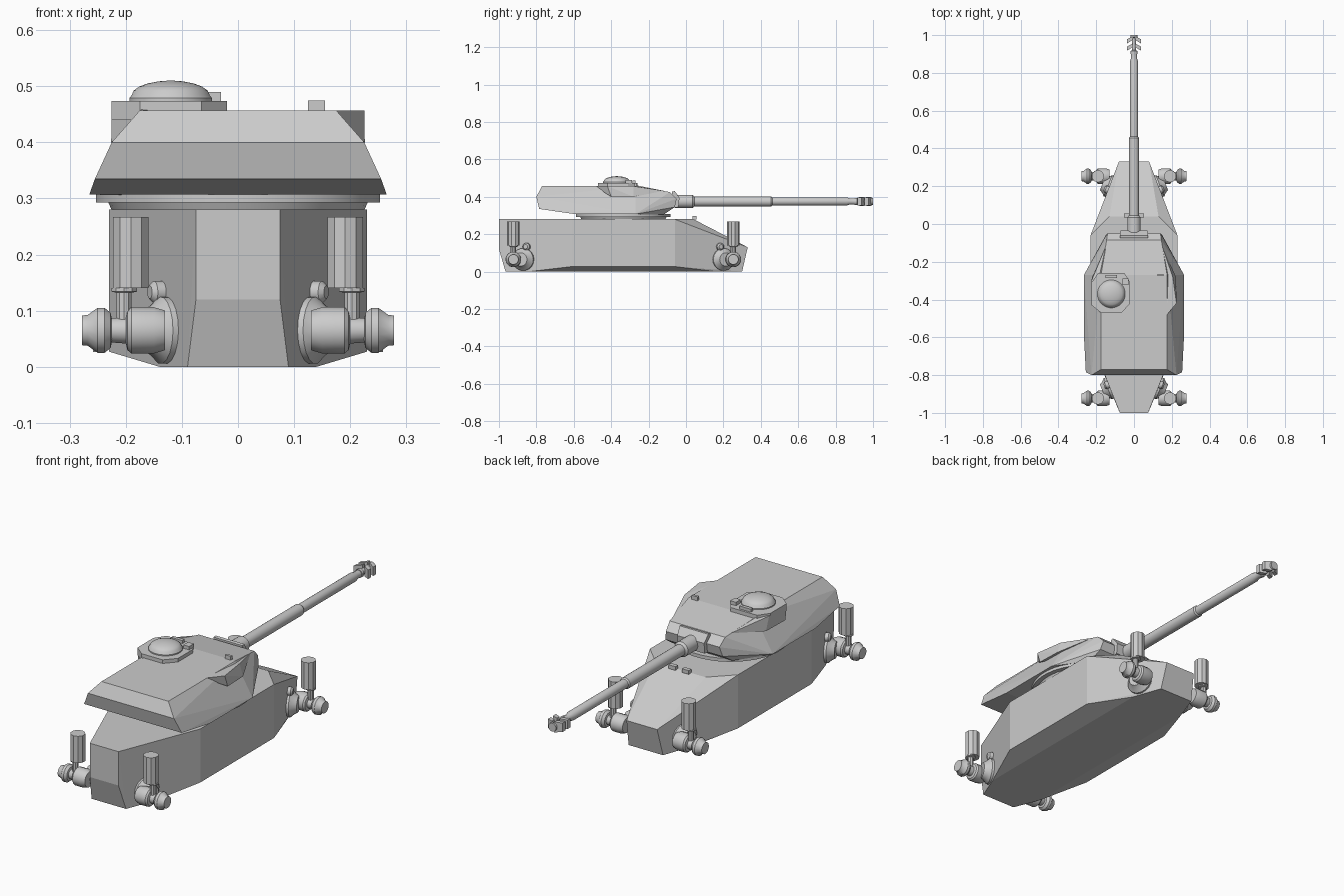
import bpy, bmesh, math
from mathutils import Vector

if "Cube" in bpy.data.objects:
    bpy.data.objects.remove(bpy.data.objects["Cube"])


def finish(name, bm, smooth=False):
    bmesh.ops.recalc_face_normals(bm, faces=bm.faces)
    me = bpy.data.meshes.new(name)
    bm.to_mesh(me)
    bm.free()
    if smooth:
        me.polygons.foreach_set("use_smooth", [True] * len(me.polygons))
        me.set_sharp_from_angle(angle=math.radians(32))
    ob = bpy.data.objects.new(name, me)
    bpy.context.collection.objects.link(ob)
    return ob


def solid(name, pts, mirror=False):
    """Faceted convex armour body, optionally mirrored across x."""
    bm = bmesh.new()
    for x, y, z in pts:
        bm.verts.new((x, y, z))
        if mirror:
            bm.verts.new((-x, y, z))
    res = bmesh.ops.convex_hull(bm, input=bm.verts)
    junk = [v for v in res["geom_interior"] if isinstance(v, bmesh.types.BMVert)]
    bmesh.ops.delete(bm, geom=junk, context='VERTS')
    bmesh.ops.dissolve_limit(bm, angle_limit=math.radians(1.5), verts=bm.verts, edges=bm.edges)
    return finish(name, bm)


def box(name, c, s):
    return solid(name, [(c[0] + i * s[0] / 2, c[1] + j * s[1] / 2, c[2] + k * s[2] / 2)
                        for i in (-1, 1) for j in (-1, 1) for k in (-1, 1)])


def lathe(name, profile, base, axis, n=16, smooth=True):
    """Revolve (radius, distance) pairs around an axis and cap both ends."""
    bm = bmesh.new()
    q = Vector((0, 0, 1)).rotation_difference(Vector(axis))
    rings = []
    for r, t in profile:
        rings.append([bm.verts.new(Vector(base) + q @ Vector(
            (r * math.cos((i + .5) * math.tau / n), r * math.sin((i + .5) * math.tau / n), t)))
            for i in range(n)])
    for a, b in zip(rings, rings[1:]):
        for i in range(n):
            bm.faces.new((a[i], a[(i + 1) % n], b[(i + 1) % n], b[i]))
    bm.faces.new(rings[0])
    bm.faces.new(rings[-1])
    return finish(name, bm, smooth)


# Hull
solid("hull", [
    (.075, -1, .28), (.075, -1, .12), (.09, -.965, 0),
    (.23, -.61, .28), (.23, -.61, .027), (.14, -.84, 0),
    (.23, -.06, .28), (.23, -.06, .027), (.14, .16, 0),
    (.13, .04, .28), (.08, .33, .13), (.09, .30, 0)], True)
for s in (-1, 1):
    box("hull_periscope", (s * .035, .045, .287), (.035, .02, .018))

# Turret ring
lathe("turret_ring", [(.225, .278), (.232, .293), (.254, .293), (.254, .309)],
      (0, -.335, 0), (0, 0, 1), 40)

# Turret shell
solid("turret", [
    (.225, -.80, .40), (.175, -.77, .457), (.255, -.785, .335),
    (.265, -.59, .307), (.265, -.27, .307),
    (.175, -.27, .457), (.145, -.085, .425),
    (.14, -.05, .39), (.15, -.06, .345), (.16, -.12, .305)], True)

# Raised shoulder on the right, cupola base on the left
solid("right_shoulder", [
    (.16, -.49, .457), (.175, -.48, .457), (.225, -.42, .457), (.205, -.28, .457),
    (.15, -.12, .432), (.226, -.40, .40), (.222, -.28, .40), (.16, -.30, .40)])
solid("left_shoulder", [
    (-.16, -.48, .457), (-.225, -.43, .465), (-.225, -.30, .465), (-.18, -.26, .46),
    (-.15, -.12, .432), (-.226, -.42, .40), (-.222, -.28, .40), (-.16, -.30, .40)])
outline = [(-.175, -.47), (-.065, -.47), (-.02, -.42), (-.02, -.31),
           (-.05, -.26), (-.19, -.26), (-.225, -.31), (-.225, -.43)]
solid("cupola_base", [(x, y, z) for x, y in outline for z in (.44, .474)])

# Cupola hatch dome with sight blocks
dome = [(.074, .47), (.074, .479), (.07, .484)]
dome += [(.07 * math.cos(a), .484 + .026 * math.sin(a))
         for a in [math.radians(d) for d in (18, 36, 54, 72, 85)]]
lathe("cupola_dome", dome, (-.12, -.37, 0), (0, 0, 1), 28)
box("cupola_sight_front", (-.12, -.278, .48), (.06, .016, .016))
box("cupola_sight_side", (-.045, -.305, .481), (.03, .035, .018))
box("roof_sight", (.14, -.27, .464), (.03, .012, .022))

# Gun mantlet and barrel
solid("mantlet", [
    (.075, -.075, .428), (.075, -.06, .43), (.07, -.035, .395),
    (.07, -.04, .345), (.07, -.075, .34)], True)
GZ = .375
lathe("barrel", [(.036, -.06), (.036, .035), (.027, .045), (.027, .455), (.022, .462),
                 (.022, .86), (.017, .875), (.017, .90)], (0, 0, GZ), (0, 1, 0), 20)
lathe("muzzle_core", [(.02, .90), (.02, .915), (.012, .92), (.012, .985), (.02, .99), (.02, 1)],
      (0, 0, GZ), (0, 1, 0), 12)
for y in (.925, .963):
    for s in (-1, 1):
        solid("muzzle_baffle", [(s * x, y + dy, GZ + z) for x, dy, z in (
            (.006, .012, .025), (.006, .03, .025), (.038, -.008, .021), (.038, .014, .021),
            (.006, .012, -.025), (.006, .03, -.025), (.038, -.008, -.021), (.038, .014, -.021))])

# Four corner pods: flange on the hull side, drum, swivel axle and upright canister
MID = -.335
for sx in (-1, 1):
    for sy in (-1, 1):
        def at(x, d, z=.065):
            return (sx * x, MID + sy * d, z)
        normal = (sx * .93, sy * .37, 0)
        lathe("pod_flange", [(.06, -.01), (.06, .014), (.045, .03), (.036, .045)],
              at(.125, .532), normal, 18)
        lathe("pod_flange_lug", [(.02, -.012), (.02, .014), (.012, .022)],
              at(.137, .515, .133), normal, 12)
        lathe("pod_drum", [(.036, .13), (.042, .15), (.042, .19), (.036, .197), (.024, .2),
                           (.022, .225), (.032, .227), (.041, .238), (.041, .25), (.028, .268), (.027, .278)],
              at(0, .588), (sx, 0, 0), 16)
        lathe("pod_drain", [(.011, .026), (.011, .05)], at(.248, .588, 0), (0, 0, 1), 8)
        lathe("pod_stem", [(.014, .06), (.014, .132), (.024, .134), (.024, .14)],
              at(.203, .588, 0), (0, 0, 1), 10)
        lathe("pod_canister", [(.033, .14), (.033, .267)],
              at(.191, .588, 0), (0, 0, 1), 10, False)
